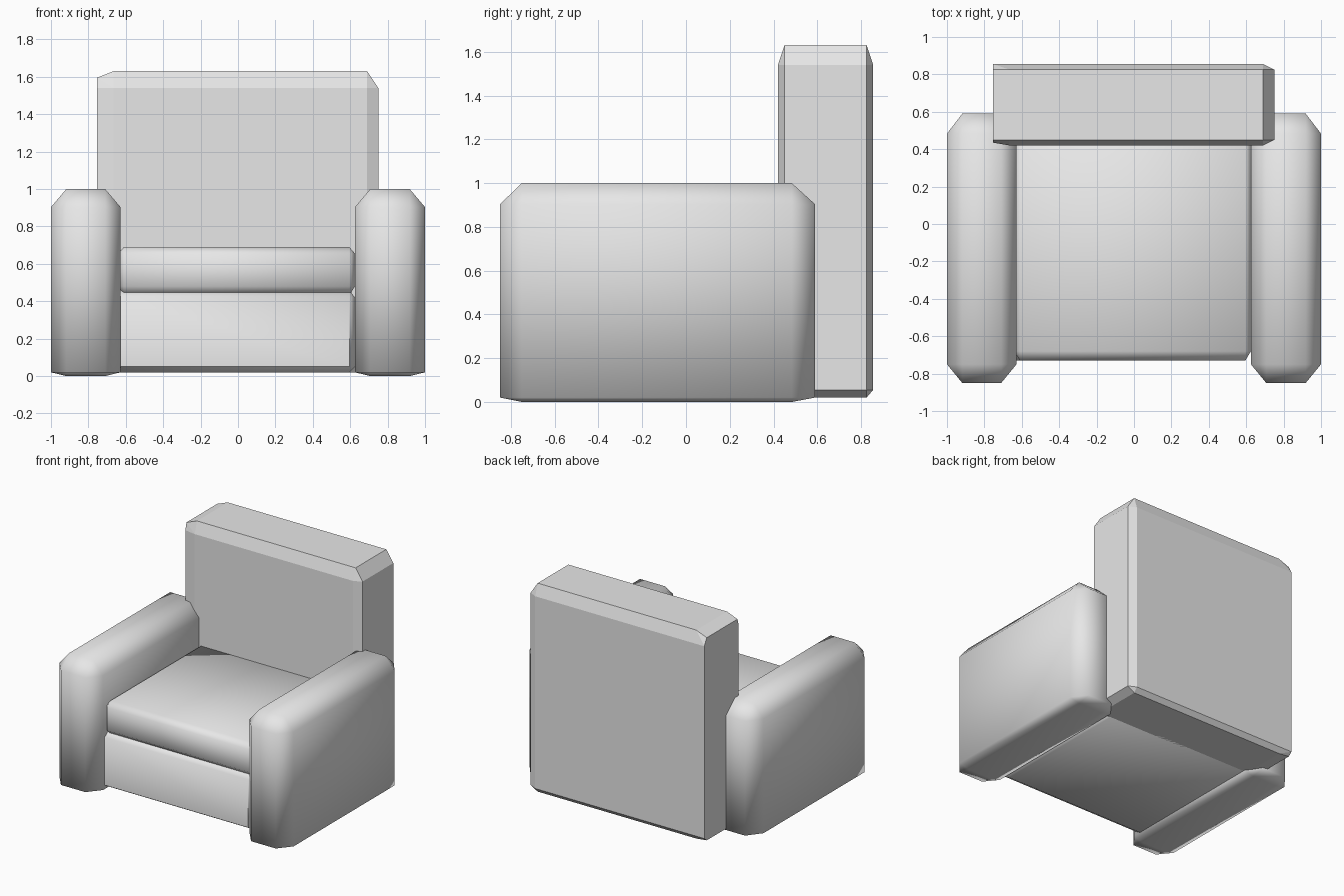
import bpy, bmesh, math

if "Cube" in bpy.data.objects:
    bpy.data.objects.remove(bpy.data.objects["Cube"])

fabric = bpy.data.materials.new("light_grey_fabric")
fabric.diffuse_color = (0.8, 0.8, 0.8, 1)
fabric.use_nodes = True
fabric.node_tree.nodes["Principled BSDF"].inputs["Base Color"].default_value = fabric.diffuse_color


def padded_block(name, bounds, cuts, extra=(), smooth=None):
    """Box with chamfered edges; bounds and cuts are (low, high) per axis."""
    bm = bmesh.new()
    for axis in range(3):
        for sx in (0, 1):
            for sy in (0, 1):
                for sz in (0, 1):
                    p = []
                    for a, s in enumerate((sx, sy, sz)):
                        inset = 0 if a == axis else cuts[a][s]
                        p.append(bounds[a][s] + (-inset if s else inset))
                    bm.verts.new(p)
    for p in extra:
        bm.verts.new(p)
    bmesh.ops.remove_doubles(bm, verts=bm.verts, dist=0.0005)
    bmesh.ops.convex_hull(bm, input=bm.verts)
    bmesh.ops.delete(bm, geom=[v for v in bm.verts if not v.link_faces], context='VERTS')
    bmesh.ops.dissolve_limit(bm, angle_limit=math.radians(1), verts=bm.verts, edges=bm.edges)
    bmesh.ops.recalc_face_normals(bm, faces=bm.faces)
    # Soft shading, with edges steeper than the given angle kept sharp
    if smooth:
        for f in bm.faces:
            f.smooth = True
        for e in bm.edges:
            e.smooth = e.calc_face_angle(0) < math.radians(smooth)
    me = bpy.data.meshes.new(name)
    bm.to_mesh(me)
    bm.free()
    me.materials.append(fabric)
    ob = bpy.data.objects.new(name, me)
    bpy.context.collection.objects.link(ob)
    return ob


# Arms: tall padded blocks, deep cuts on top and shallow ones at the floor
for side, xs in (("left", (-1.0, -0.628)), ("right", (0.625, 1.0))):
    padded_block(side + "_arm", (xs, (-0.85, 0.59), (0.0, 1.0)),
                 ((0.082, 0.082), (0.1, 0.107), (0.02, 0.097)), smooth=100)

# Backrest: crisp chamfers, with the left end cut nearly square
x = -0.755
end = [(x, y, z) for y, z in ((0.45, 1.595), (0.825, 1.595), (0.435, 1.54), (0.855, 1.54),
                              (0.435, 0.055), (0.855, 0.055), (0.45, 0.03), (0.825, 0.03))]
padded_block("backrest", ((x, 0.75), (0.42, 0.855), (0.02, 1.63)),
             ((0.09, 0.06), (0.03, 0.03), (0.035, 0.09)), extra=end)

# Seat base and the cushion on top of it, meeting in a soft crease
padded_block("seat_base", ((-0.64, 0.625), (-0.73, 0.5), (0.02, 0.46)),
             ((0.01, 0.03), (0.05, 0.03), (0.03, 0.04)), smooth=55)
padded_block("seat_cushion", ((-0.64, 0.625), (-0.73, 0.5), (0.43, 0.69)),
             ((0.03, 0.03), (0.05, 0.03), (0.05, 0.035)), smooth=65)
